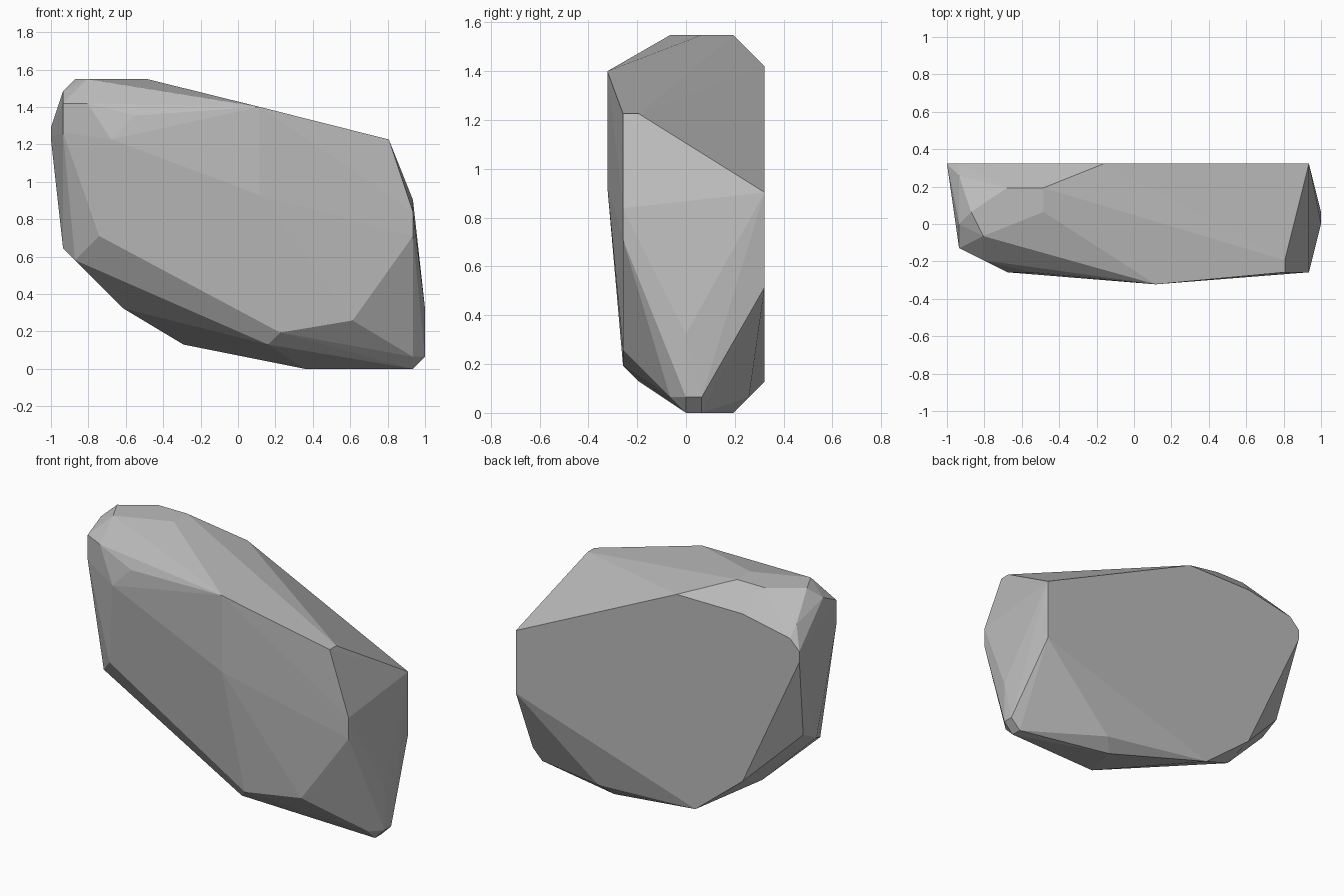
import bpy
import bmesh
import math

default_cube = bpy.data.objects.get("Cube")
if default_cube:
    bpy.data.objects.remove(default_cube, do_unlink=True)

# The boulder is chipped on a regular grid, 31 cells along its length
CELL = 2 / 31
HALF_LENGTH = 31 / 2


def slice_points(axis, level, outline):
    """Place a flat outline at one level of the given axis."""
    points = []
    for pair in outline:
        point = list(pair)
        point.insert("xyz".index(axis), level)
        points.append(point)
    return points


def make_material(name, colour):
    material = bpy.data.materials.new(name)
    material.use_nodes = True
    material.diffuse_color = colour
    shader = material.node_tree.nodes["Principled BSDF"]
    shader.inputs["Base Color"].default_value = colour
    shader.inputs["Roughness"].default_value = 1
    return material


def make_rock(name, points, material):
    """Wrap the corner points in a flat-faced convex skin."""
    bm = bmesh.new()
    for x, y, z in points:
        bm.verts.new(((x - HALF_LENGTH) * CELL, y * CELL, z * CELL))
    hull = bmesh.ops.convex_hull(bm, input=bm.verts)
    leftovers = set(hull["geom_interior"] + hull["geom_unused"])
    bmesh.ops.delete(
        bm,
        geom=[item for item in leftovers if isinstance(item, bmesh.types.BMVert)],
        context="VERTS",
    )
    # Merge coplanar triangles into broad facets
    bmesh.ops.dissolve_limit(
        bm, angle_limit=math.radians(0.5), verts=bm.verts, edges=bm.edges
    )
    bmesh.ops.recalc_face_normals(bm, faces=bm.faces)
    mesh = bpy.data.meshes.new(name)
    bm.to_mesh(mesh)
    bm.free()
    mesh.materials.append(material)
    rock = bpy.data.objects.new(name, mesh)
    bpy.context.collection.objects.link(rock)
    return rock


corners = []

# Broad flat back
corners += slice_points("y", 5, [
    (30, 14), (30, 8), (11, 2), (6, 6), (0, 19), (0, 20), (1, 21), (6, 22), (13, 22)])

# Small flat crown
corners += slice_points("z", 24, [(8, 3), (8, 1), (2, 1), (3, -1), (5, 3)])

# Blunt end on the -x side
corners += slice_points("x", 1, [(4, 22), (0, 23), (-2, 22), (-2, 19.6), (3, 11), (1, 10)])

# Wedge-shaped end on the +x side
corners += slice_points("x", 30, [(-4, 13), (-4, 11), (-1, 1), (0, 0), (1, 0)])
corners += slice_points("x", 31, [(0, 1), (1, 1), (0, 5)])

# Gently bulging front, from its rim out to the central ridge
corners += slice_points("y", -3, [(28, 19), (3, 22), (4, 11), (18, 2)])
corners += slice_points("y", -4, [(28, 19), (5, 19), (7, 21), (19, 3), (25, 4)])
corners += slice_points("y", -5, [(17.3, 21.7), (17.3, 14.4)])

# Sloping underside
corners += [(21, 3, 0), (22, 4, 1), (6, 2, 5), (2, -1, 9)]

stone_grey = make_material("stone grey", (0.5, 0.5, 0.5, 1))
make_rock("boulder", corners, stone_grey)
